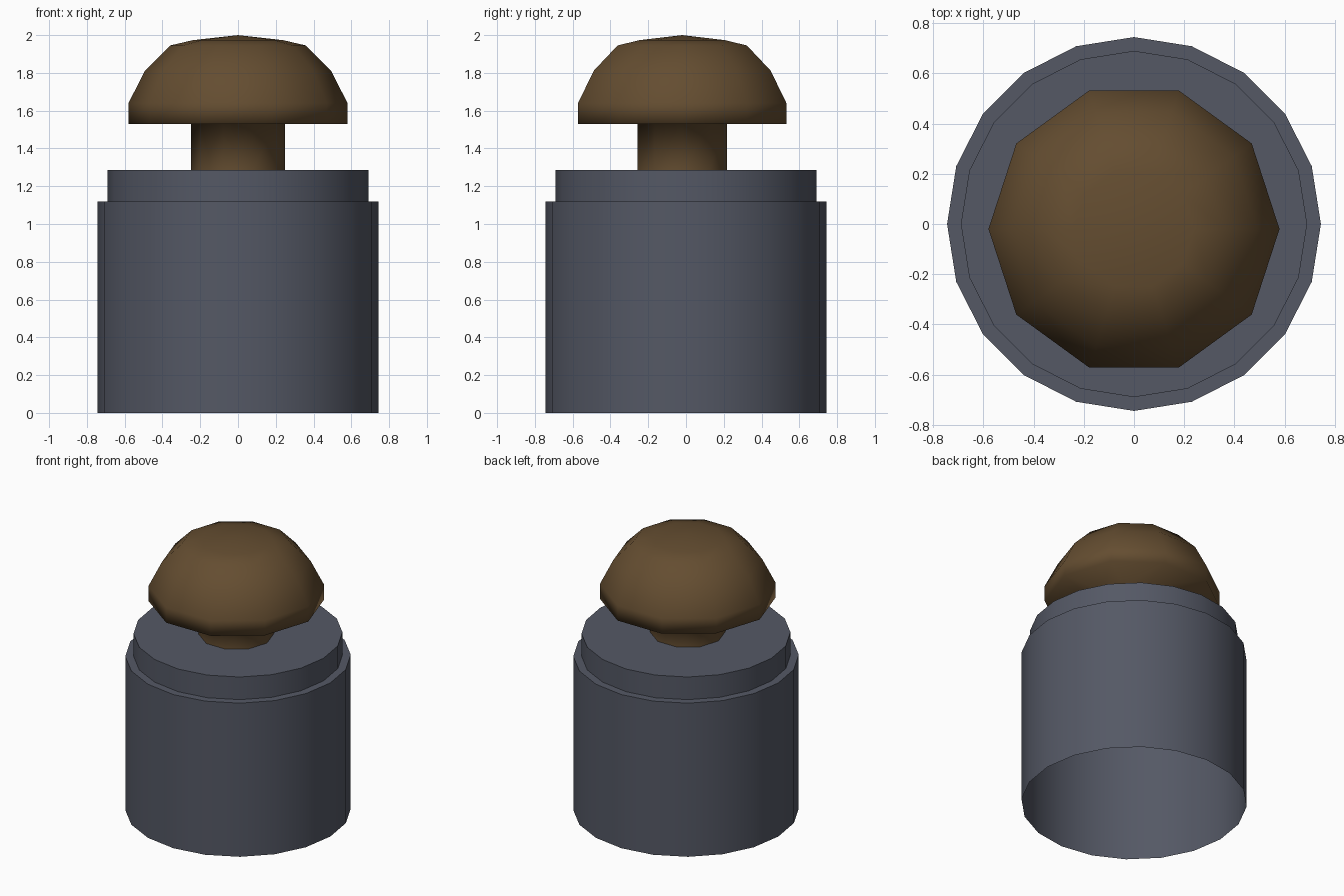
import bpy, bmesh, math
from math import radians

if "Cube" in bpy.data.objects:
    bpy.data.objects.remove(bpy.data.objects["Cube"])


def material(name, rgb):
    m = bpy.data.materials.new(name)
    m.diffuse_color = (*rgb, 1.0)
    m.use_nodes = True
    m.node_tree.nodes["Principled BSDF"].inputs["Base Color"].default_value = m.diffuse_color
    return m


def lathe(name, profile, sides, mat, centre_y=0.0, angle=35):
    """Spin a (radius, z) profile into a faceted shell; radius 0 makes a pole."""
    bm = bmesh.new()
    rings = []
    for r, z in profile:
        if r == 0:
            rings.append([bm.verts.new((0, centre_y, z))])
        else:
            rings.append([bm.verts.new((r * math.cos(2 * math.pi * i / sides),
                                        centre_y + r * math.sin(2 * math.pi * i / sides), z))
                          for i in range(sides)])
    for a, b in zip(rings, rings[1:]):
        for i in range(sides):
            j = (i + 1) % sides
            if len(b) == 1:
                bm.faces.new((a[i], a[j], b[0]))
            else:
                bm.faces.new((a[i], a[j], b[j], b[i]))
    # flat lid when the profile does not end at a pole
    if len(rings[-1]) > 1:
        bm.faces.new(rings[-1])
    me = bpy.data.meshes.new(name)
    bm.to_mesh(me)
    bm.free()
    me.materials.append(mat)
    ob = bpy.data.objects.new(name, me)
    bpy.context.collection.objects.link(ob)
    bpy.ops.object.select_all(action='DESELECT')
    ob.select_set(True)
    bpy.context.view_layer.objects.active = ob
    if angle is None:
        bpy.ops.object.shade_smooth()
    else:
        bpy.ops.object.shade_smooth_by_angle(angle=radians(angle))
    return ob


grey = material("slate grey", (0.089, 0.098, 0.130))
brown = material("dark brown", (0.127, 0.074, 0.030))

# Jar body, open underneath, with a stepped collar and flat lid
lathe("jar_body", [(0.745, 0), (0.745, 1.12), (0.69, 1.12), (0.69, 1.285)], 20, grey)

# Stopper: narrow stem under a faceted dome, slightly off centre
lathe("stopper", [(0.248, 1.285), (0.248, 1.53), (0.58, 1.53), (0.58, 1.64),
                  (0.492, 1.812), (0.36, 1.945), (0.24, 1.973), (0, 2.0)],
      10, brown, centre_y=-0.02, angle=None)
